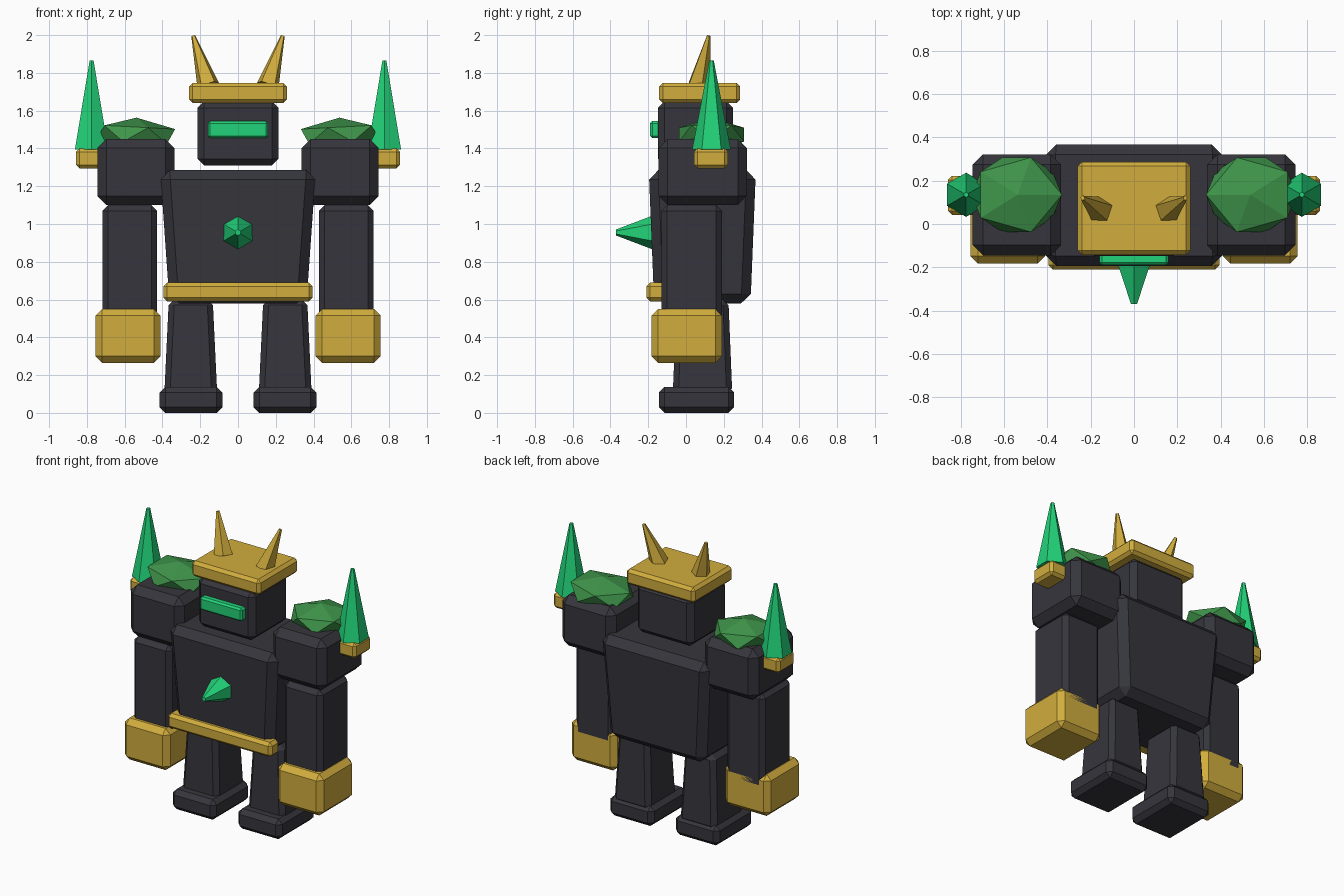
import bpy, bmesh
from math import pi, radians
from mathutils import Matrix, Vector

cube = bpy.data.objects.get("Cube")
if cube:
    bpy.data.objects.remove(cube, do_unlink=True)


def material(name, rgb):
    m = bpy.data.materials.new(name)
    m.use_nodes = True
    m.diffuse_color = (*rgb, 1)
    m.node_tree.nodes["Principled BSDF"].inputs["Base Color"].default_value = (*rgb, 1)
    return m


stone = material("dark stone", (0.036, 0.036, 0.046))
gold = material("gold", (0.64, 0.42, 0.047))
emerald = material("emerald", (0.016, 0.65, 0.19))
moss = material("moss green", (0.05, 0.30, 0.07))


def finish(bm, name, mat, paired):
    """Make the object, or a left and a mirrored right one."""
    for side, prefix in ((1, "left_"), (-1, "right_")) if paired else ((1, ""),):
        if side < 0:
            bm.transform(Matrix.Scale(-1, 4, (1, 0, 0)))
        bmesh.ops.recalc_face_normals(bm, faces=bm.faces)
        mesh = bpy.data.meshes.new(prefix + name)
        bm.to_mesh(mesh)
        mesh.materials.append(mat)
        bpy.context.collection.objects.link(bpy.data.objects.new(prefix + name, mesh))
    bm.free()


def block(name, mat, x, y, z, chamfer, paired=False, top=(1, 1), bottom=(1, 1)):
    """Chamfered box between the given limits; top and bottom scale its ends."""
    bm = bmesh.new()
    bmesh.ops.create_cube(bm, size=1)
    for v in bm.verts:
        sx, sy = top if v.co.z > 0 else bottom
        v.co.x = (x[0] + x[1]) / 2 + v.co.x * sx * (x[1] - x[0])
        v.co.y = (y[0] + y[1]) / 2 + v.co.y * sy * (y[1] - y[0])
        v.co.z = (z[0] + z[1]) / 2 + v.co.z * (z[1] - z[0])
    bmesh.ops.bevel(bm, geom=bm.edges[:], offset=chamfer, segments=1,
                    profile=0.5, affect='EDGES', clamp_overlap=True)
    finish(bm, name, mat, paired)


def spike(name, mat, base, tip, sides, r_base, r_tip, paired=False):
    """Faceted spike from base to tip."""
    base, tip = Vector(base), Vector(tip)
    axis = tip - base
    turn = Vector((0, 0, 1)).rotation_difference(axis).to_matrix().to_4x4()
    bm = bmesh.new()
    bmesh.ops.create_cone(bm, cap_ends=True, segments=sides, radius1=r_base,
                          radius2=r_tip, depth=axis.length,
                          matrix=Matrix.Translation((base + tip) / 2) @ turn)
    finish(bm, name, mat, paired)


# Body
block("torso", stone, (-0.412, 0.412), (-0.197, 0.37), (0.58, 1.285), 0.05,
      bottom=(0.88, 0.9))
block("belt", gold, (-0.395, 0.395), (-0.21, -0.11), (0.59, 0.69), 0.02)
spike("chest_crystal", emerald, (0, -0.17, 0.955), (0, -0.37, 0.955), 6, 0.092, 0.016)

# Head
block("head", stone, (-0.215, 0.215), (-0.148, 0.25), (1.31, 1.65), 0.035)
block("visor", emerald, (-0.16, 0.16), (-0.19, -0.13), (1.455, 1.545), 0.012)
block("crown", gold, (-0.26, 0.26), (-0.143, 0.287), (1.64, 1.747), 0.02)
spike("horn", gold, (0.158, 0.065, 1.735), (0.237, 0.12, 1.996), 5, 0.062, 0.011, True)

# Arms
block("shoulder", stone, (0.337, 0.745), (-0.145, 0.322), (1.1, 1.45), 0.048, True)
block("arm", stone, (0.428, 0.717), (-0.13, 0.19), (0.45, 1.1), 0.03, True)
block("fist", gold, (0.41, 0.755), (-0.183, 0.19), (0.265, 0.55), 0.035, True)

# Legs
block("leg", stone, (0.11, 0.39), (-0.07, 0.245), (0.1, 0.6), 0.03, True,
      top=(0.83, 0.87))
block("foot", stone, (0.083, 0.415), (-0.143, 0.255), (0, 0.138), 0.03, True)

# Mossy rock on each shoulder
rock = bmesh.new()
bmesh.ops.create_icosphere(
    rock, subdivisions=1, radius=1,
    matrix=Matrix.Translation((0.542, 0.135, 1.473)) @ Matrix.Rotation(radians(-3), 4, 'Y')
    @ Matrix.Diagonal((0.232, 0.202, 0.09, 1)) @ Matrix.Rotation(pi, 4, 'Z'))
finish(rock, "shoulder_moss", moss, True)

# Crystals at the outer edge of the shoulders
block("crystal_socket", gold, (0.69, 0.858), (0.042, 0.222), (1.295, 1.4), 0.018, True)
spike("shoulder_crystal", emerald, (0.775, 0.135, 1.395), (0.775, 0.135, 1.865),
      6, 0.102, 0.012, True)
